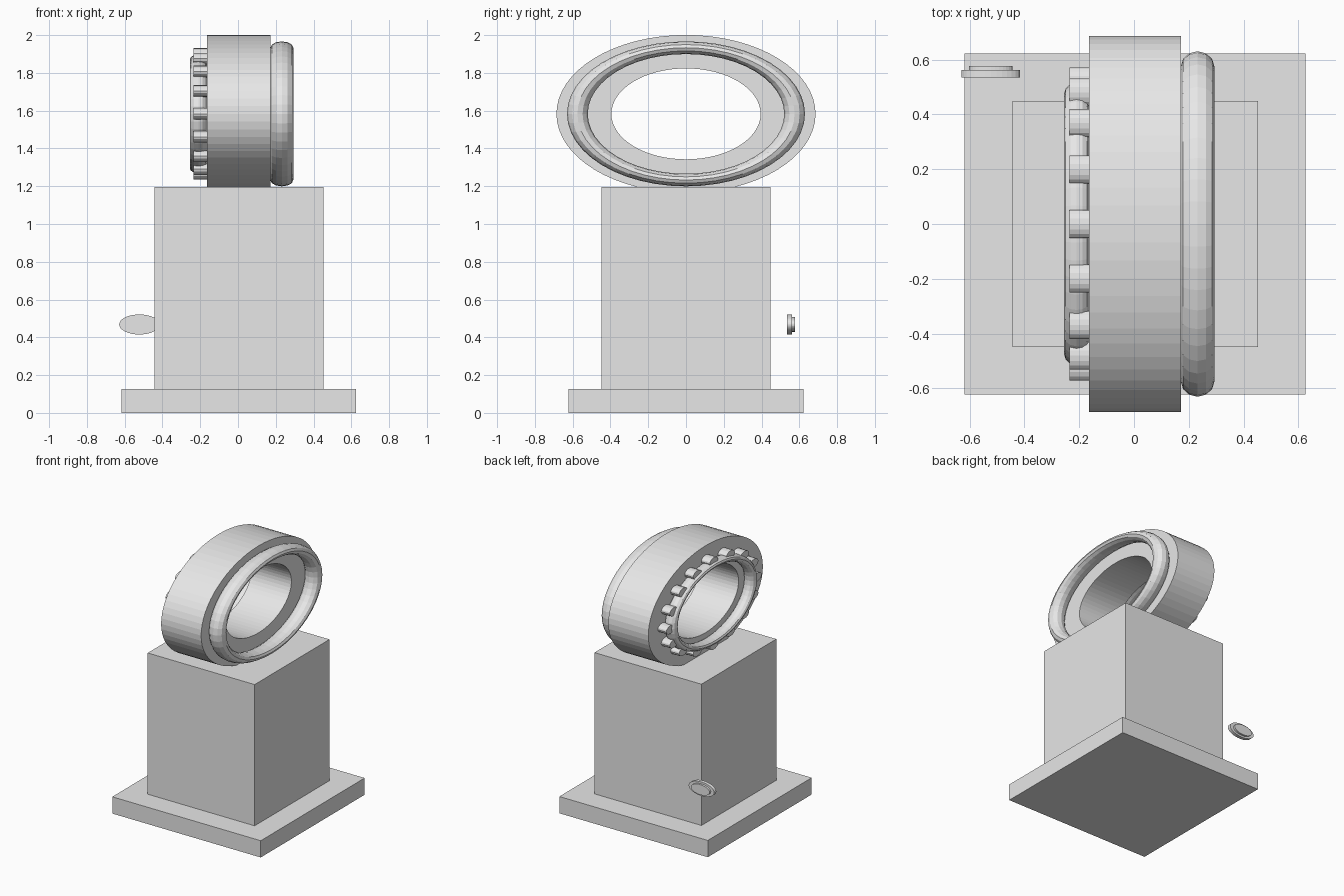
import bpy
import bmesh
from math import sin, cos, pi, tau
from mathutils import Matrix

if "Cube" in bpy.data.objects:
    bpy.data.objects.remove(bpy.data.objects["Cube"], do_unlink=True)

SQUASH = 0.609      # the round parts are flattened in height
RING_Z = 1.583      # height of the ring's axis

grey = bpy.data.materials.new("light grey")
grey.use_nodes = True
grey.diffuse_color = (0.8, 0.8, 0.8, 1)
grey.node_tree.nodes["Principled BSDF"].inputs["Base Color"].default_value = (0.8, 0.8, 0.8, 1)


def finish(name, bm):
    bmesh.ops.recalc_face_normals(bm, faces=bm.faces)
    mesh = bpy.data.meshes.new(name)
    bm.to_mesh(mesh)
    bm.free()
    mesh.materials.append(grey)
    obj = bpy.data.objects.new(name, mesh)
    bpy.context.collection.objects.link(obj)
    return obj


def box(name, x, half, z0, z1):
    bm = bmesh.new()
    m = Matrix.Translation((x, 0, (z0 + z1) / 2)) @ Matrix.Diagonal((2 * half, 2 * half, z1 - z0, 1))
    bmesh.ops.create_cube(bm, size=1, matrix=m)
    return finish(name, bm)


def squashed_ring(name, profile, segments):
    """Sweep a closed (x, radius) profile round the x axis, flattened in z."""
    bm = bmesh.new()
    loops = []
    for i in range(segments):
        a = tau * i / segments
        loops.append([bm.verts.new((x, r * sin(a), RING_Z + r * cos(a) * SQUASH)) for x, r in profile])
    n = len(profile)
    for i in range(segments):
        p, q = loops[i], loops[(i + 1) % segments]
        for j in range(n):
            k = (j + 1) % n
            bm.faces.new((p[j], p[k], q[k], q[j]))
    return finish(name, bm)


def round_profile(x, radius, half_width, half_height, sides=12):
    return [(x + half_width * sin(tau * i / sides), radius + half_height * cos(tau * i / sides))
            for i in range(sides)]


def disc(bm, centre, rx, rz, depth, turn, segments):
    """Add an oval cylinder whose axis is turned by the given matrix."""
    m = Matrix.Translation(centre) @ turn @ Matrix.Diagonal((rx, rz, depth, 1))
    bmesh.ops.create_cone(bm, cap_ends=True, segments=segments, radius1=1, radius2=1, depth=1, matrix=m)


# Pedestal
box("base_plate", 0.004, 0.622, 0, 0.127)
box("column", 0.005, 0.448, 0.127, 1.197)

# Ring body and its two rounded rims
squashed_ring("ring_body", [(-0.164, 0.395), (-0.164, 0.686), (0.171, 0.686), (0.171, 0.395)], 64)
squashed_ring("large_rim", round_profile(0.232, 0.575, 0.061, 0.055), 48)
squashed_ring("small_rim", round_profile(-0.210, 0.475, 0.045, 0.040), 48)

# Row of round studs on the right side of the ring
bm = bmesh.new()
to_x = Matrix.Rotation(pi / 2, 4, "Z") @ Matrix.Rotation(pi / 2, 4, "X")
for i in range(16):
    a = tau * i / 16
    disc(bm, (-0.195, 0.52 * sin(a), RING_Z + 0.52 * cos(a) * SQUASH), 0.051, 0.031, 0.08, to_x, 16)
finish("ring_studs", bm)

# Small two-step knob behind the column
bm = bmesh.new()
to_y = Matrix.Rotation(pi / 2, 4, "X")
disc(bm, (-0.522, 0.548, 0.468), 0.107, 0.053, 0.026, to_y, 32)
disc(bm, (-0.522, 0.565, 0.468), 0.079, 0.039, 0.022, to_y, 32)
finish("knob", bm)
